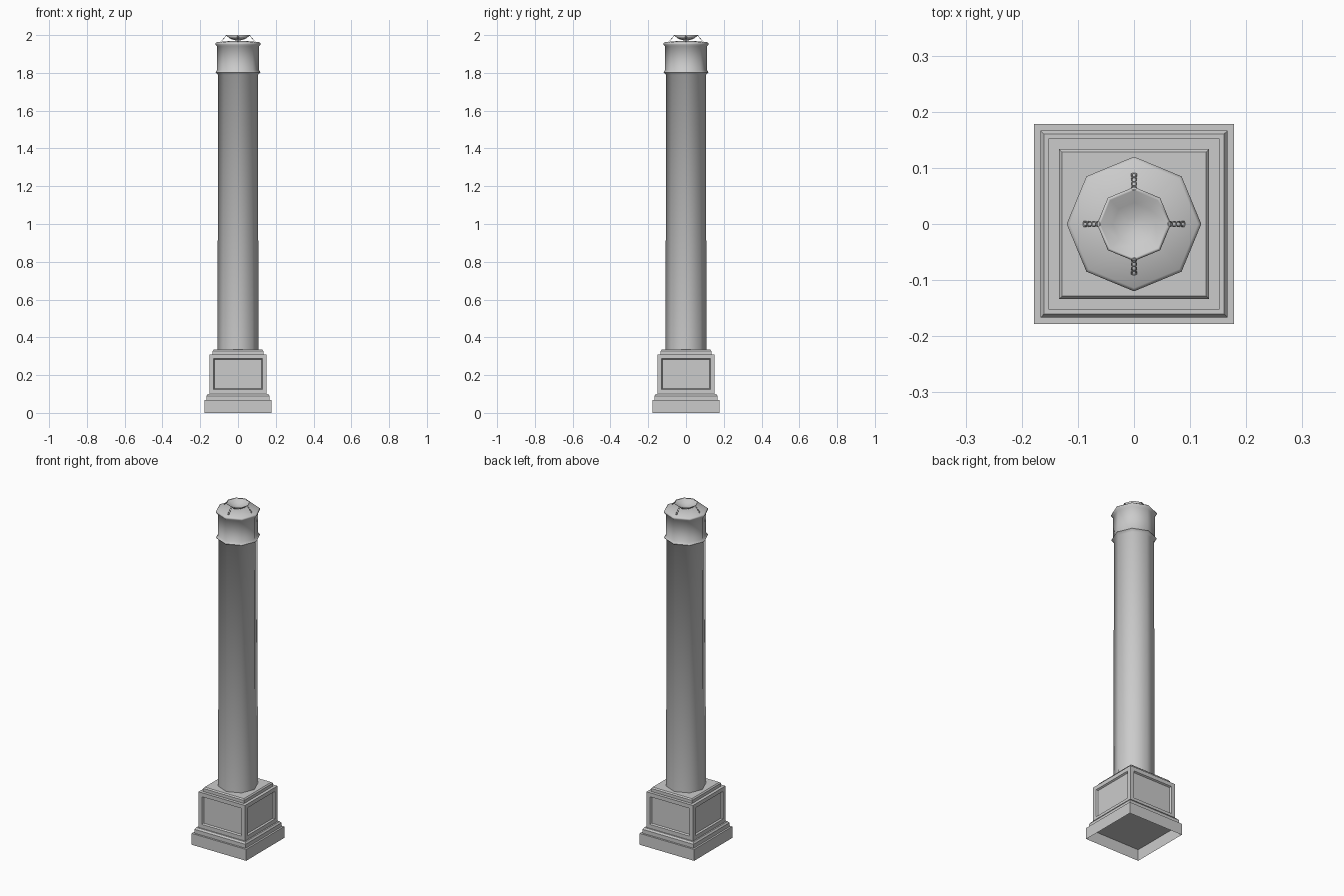
import bpy, bmesh, math
from mathutils import Matrix, Vector

old = bpy.data.objects.get("Cube")
if old:
    bpy.data.objects.remove(old, do_unlink=True)

stone = bpy.data.materials.new("grey stone")
stone.use_nodes = True
GREY = (0.6, 0.6, 0.6, 1)
stone.diffuse_color = GREY
stone.node_tree.nodes["Principled BSDF"].inputs["Base Color"].default_value = GREY


def finish(bm, name, smooth=False):
    mesh = bpy.data.meshes.new(name)
    bm.to_mesh(mesh)
    bm.free()
    mesh.materials.append(stone)
    for face in mesh.polygons:
        face.use_smooth = smooth
    obj = bpy.data.objects.new(name, mesh)
    bpy.context.collection.objects.link(obj)
    return obj


def loft(profile, sides, turn=0.0, cap_low=False, cap_high=False):
    """Stack regular rings of (radius, height) into a skin."""
    bm = bmesh.new()
    rings = []
    for r, z in profile:
        angles = [turn + math.tau * i / sides for i in range(sides)]
        rings.append([bm.verts.new((r * math.cos(a), r * math.sin(a), z)) for a in angles])
    for low, high in zip(rings, rings[1:]):
        for i in range(sides):
            j = (i + 1) % sides
            bm.faces.new((low[i], low[j], high[j], high[i]))
    if cap_low:
        bm.faces.new(rings[0][::-1])
    if cap_high:
        bm.faces.new(rings[-1])
    bm.normal_update()
    return bm


def square(profile, **caps):
    return loft([(h * math.sqrt(2), z) for h, z in profile], 4, math.pi / 4, **caps)


# Plinth, hollow underneath
finish(square([(0.178, 0), (0.178, 0.067)], cap_high=True), "plinth")

# Chamfered step above the plinth
finish(square([(0.167, 0.067), (0.167, 0.09), (0.16, 0.1)], cap_high=True), "base_step")

# Pedestal block with a recessed panel on each side
bm = square([(0.152, 0.1), (0.152, 0.31)], cap_high=True)
sides = [f for f in bm.faces if abs(f.normal.z) < 0.1]
bmesh.ops.inset_individual(bm, faces=sides, thickness=0.033)
bmesh.ops.inset_individual(bm, faces=sides, thickness=0.007, depth=-0.009)
finish(bm, "pedestal")

# Chamfered slab carrying the shaft
finish(square([(0.134, 0.31), (0.134, 0.328), (0.128, 0.335)], cap_high=True), "pedestal_cap")

# Octagonal shaft with flared top
finish(loft([(0.108, 0.335), (0.106, 1.79), (0.12, 1.803)], 8), "shaft", True)

# Capital with collar and lip
cap = finish(loft([(0.12, 1.803), (0.11, 1.815), (0.11, 1.94), (0.12, 1.95), (0.12, 1.957),
                   (0.114, 1.962), (0.03, 1.97)], 8, cap_high=True), "capital", True)

# Shallow bowl on top
finish(loft([(0.012, 1.972), (0.04, 1.98), (0.066, 2.0), (0.06, 1.998), (0.038, 1.985), (0.012, 1.977)],
            8, cap_low=True, cap_high=True), "bowl", True)


def link(bm, matrix, ring=6, tube=4):
    """One chain link lying flat before it is placed."""
    grid = []
    for i in range(ring):
        a = math.tau * i / ring
        row = []
        for j in range(tube):
            b = math.tau * j / tube
            r = 0.0045 + 0.0012 * math.cos(b)
            p = Vector((1.4 * r * math.cos(a), r * math.sin(a), 0.0012 * math.sin(b)))
            row.append(bm.verts.new(matrix @ p))
        grid.append(row)
    for i in range(ring):
        for j in range(tube):
            n, m = (i + 1) % ring, (j + 1) % tube
            bm.faces.new((grid[i][j], grid[n][j], grid[n][m], grid[i][m]))


# Four chains from the capital to the bowl rim
for k, name in enumerate(("left", "back", "right", "front")):
    bm = bmesh.new()
    spin = Matrix.Rotation(k * math.pi / 2, 4, "Z")
    for n in range(4):
        t = n / 3
        spot = Matrix.Translation((0.087 - 0.023 * t, 0, 1.969 + 0.026 * t))
        link(bm, spin @ spot @ Matrix.Rotation(math.radians(48), 4, "Y"))
    finish(bm, name + "_chain", True)
